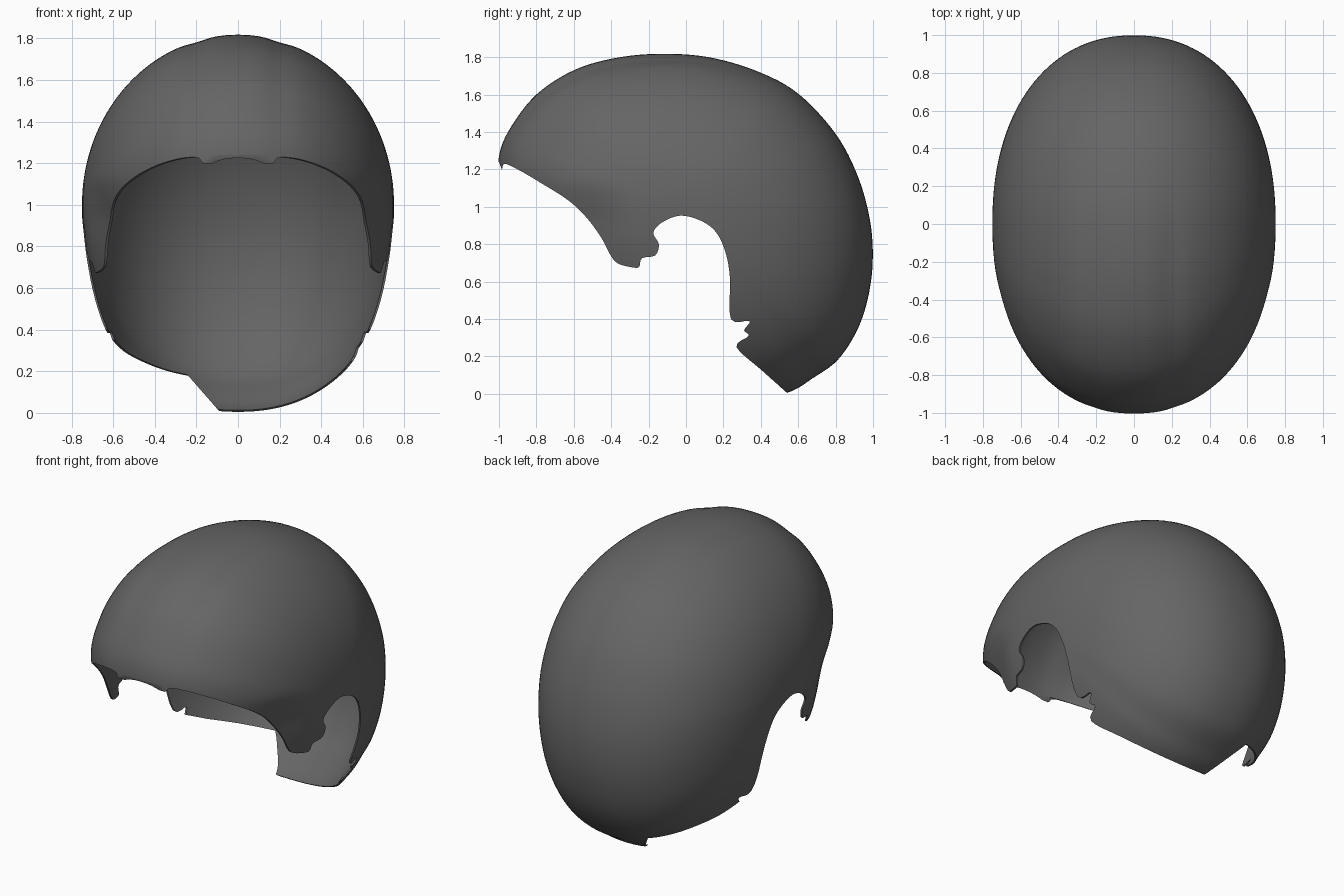
import bpy, bmesh, math
from mathutils import Vector

if "Cube" in bpy.data.objects:
    bpy.data.objects.remove(bpy.data.objects["Cube"])

PIVOT = Vector((0.0, 1.0))   # side-view centre (y, z) the shell swells around
HALF_W = 0.75

# Centre-line profile (y, z), closed; the hidden front continues as an oval
profile = [(-1, 1.27), (-0.94, 1.42), (-0.8, 1.6), (-0.6, 1.73), (-0.38, 1.795),
           (-0.14, 1.818), (0.12, 1.80), (0.38, 1.725), (0.6, 1.605), (0.8, 1.39),
           (0.92, 1.16), (0.985, 0.92), (0.998, 0.7), (0.97, 0.5), (0.91, 0.33),
           (0.81, 0.18), (0.68, 0.085), (0.54, 0.005), (0.28, -0.05), (-0.05, 0.0),
           (-0.4, 0.16), (-0.75, 0.48), (-0.94, 0.85), (-0.995, 1.1)]

# Side-view edge of the openings: brow, side flap, ear arch, nape
edge = [(-1.0, 1.24), (-0.985, 1.2), (-0.97, 1.23), (-0.9, 1.2), (-0.78, 1.13),
        (-0.63, 1.035), (-0.53, 0.94), (-0.45, 0.83), (-0.4, 0.735), (-0.36, 0.695),
        (-0.28, 0.675), (-0.25, 0.68), (-0.235, 0.725), (-0.165, 0.74), (-0.145, 0.8),
        (-0.175, 0.86), (-0.13, 0.915), (-0.03, 0.953), (0.08, 0.925), (0.16, 0.865),
        (0.21, 0.76), (0.235, 0.62), (0.24, 0.4), (0.34, 0.39), (0.31, 0.34),
        (0.335, 0.31), (0.27, 0.25), (0.4, 0.13), (0.54, 0.005)]

# The left nape edge is torn higher than the right
left_tear = [(0.1, 0.43), (0.24, 0.385), (0.45, 0.29), (0.6, 0.235), (0.74, 0.18),
             (0.9, 0.1), (0.9, -0.4), (0.1, -0.4)]


def smooth_loop(pts, steps):
    """Closed Catmull-Rom resampling."""
    p = [Vector(q) for q in pts]
    n, out = len(p), []
    for i in range(n):
        a, b, c, d = p[i - 1], p[i], p[(i + 1) % n], p[(i + 2) % n]
        for k in range(steps):
            t = k / steps
            out.append(0.5 * (2 * b + (c - a) * t + (2 * a - 5 * b + 4 * c - d) * t * t
                              + (3 * b - a - 3 * c + d) * t ** 3))
    return out


def ramp(t):
    t = min(1.0, max(0.0, t))
    return t * t * (3 - 2 * t)


def make_object(name, bm):
    bmesh.ops.recalc_face_normals(bm, faces=bm.faces)
    if bm.calc_volume(signed=True) < 0:
        bmesh.ops.reverse_faces(bm, faces=bm.faces)
    mesh = bpy.data.meshes.new(name)
    bm.to_mesh(mesh)
    bm.free()
    ob = bpy.data.objects.new(name, mesh)
    bpy.context.collection.objects.link(ob)
    return ob


def prism(name, pts, x0, x1, shear=0.0):
    """Side-view outline extruded along x; shear slants the x1 end with height."""
    bm = bmesh.new()
    a = [bm.verts.new((x0, y, z)) for y, z in pts]
    b = [bm.verts.new((x1 + shear * z, y, z)) for y, z in pts]
    caps = [bm.faces.new(a), bm.faces.new(b[::-1])]
    for i in range(len(a)):
        j = (i + 1) % len(a)
        bm.faces.new((a[j], a[i], b[i], b[j]))
    bmesh.ops.triangulate(bm, faces=caps)
    ob = make_object(name, bm)
    ob.hide_render = True
    return ob


def cut(ob, cutter):
    """Subtract the cutter, taking the first solver that leaves a sound result."""
    m = ob.modifiers.new(cutter.name, "BOOLEAN")
    m.operation = "DIFFERENCE"
    m.object = cutter
    for solver in ("EXACT", "MANIFOLD", "FLOAT"):
        m.solver = solver
        dg = bpy.context.evaluated_depsgraph_get()
        dg.update()
        if len(ob.evaluated_get(dg).data.polygons) > 2000:
            break
    bpy.ops.object.modifier_apply(modifier=m.name)
    bpy.data.objects.remove(cutter)


# Closed rounded body: the profile shrinks towards a pole on each side
loop = smooth_loop(profile, 6)
N, M = len(loop), 72
bm = bmesh.new()
rings = []
for j in range(1, M):
    phi = -math.pi / 2 + math.pi * j / M
    ring = []
    for p in loop:
        d = p - PIVOT
        up = max(0.0, d.y / d.length)
        n = 2.2 - 0.2 * up
        x = HALF_W * math.copysign(abs(math.sin(phi)) ** (2 / n), phi)
        s = math.cos(phi) ** (2 / n)
        # shallow grooves either side of a central crown band
        front = up * min(1.0, max(0.0, (0.4 - d.x) / 0.6))
        s *= 1 - 0.012 * front * math.exp(-((abs(x) - 0.2) / 0.06) ** 2)
        q = PIVOT + d * s
        # the side flaps tuck in towards the cheeks
        x *= 1 - 0.06 * ramp((-q.x - 0.25) / 0.3) * ramp((1.15 - q.y) / 0.25)
        ring.append(bm.verts.new((x, q.x, q.y)))
    rings.append(ring)
for a, b in zip(rings, rings[1:]):
    for i in range(N):
        bm.faces.new((a[i], a[(i + 1) % N], b[(i + 1) % N], b[i]))
for ring, x in ((rings[0], -HALF_W), (rings[-1], HALF_W)):
    pole = bm.verts.new((x, PIVOT.x, PIVOT.y))
    for i in range(N):
        bm.faces.new((ring[i], ring[(i + 1) % N], pole))
shell = make_object("head_shell", bm)

# Dark grey finish
dark = bpy.data.materials.new("dark_grey")
dark.diffuse_color = (0.13, 0.13, 0.13, 1)
dark.use_nodes = True
dark.node_tree.nodes["Principled BSDF"].inputs["Base Color"].default_value = dark.diffuse_color
shell.data.materials.append(dark)

# Thin wall, then cut the face, ear and neck openings
bpy.context.view_layer.objects.active = shell
shell.select_set(True)
wall = shell.modifiers.new("wall", "SOLIDIFY")
wall.thickness = 0.01
wall.offset = -1
bpy.ops.object.modifier_apply(modifier=wall.name)
curve = smooth_loop(edge, 4)[:4 * (len(edge) - 1) + 1]   # drop the closing span
for k in range(4):                                       # keep the end spans straight
    curve[k] = Vector(edge[0]).lerp(Vector(edge[1]), k / 4)
    curve[-1 - k] = Vector(edge[-1]).lerp(Vector(edge[-2]), k / 4)
opening = [(-1.3, 1.26)] + curve + [(0.56, -0.4), (-1.3, -0.4)]
cut(shell, prism("opening_cutter", opening, -1.2, 1.2))
cut(shell, prism("left_tear_cutter", left_tear, -1.2, -0.083, -0.875))
bpy.ops.object.shade_smooth_by_angle(angle=math.radians(40))
